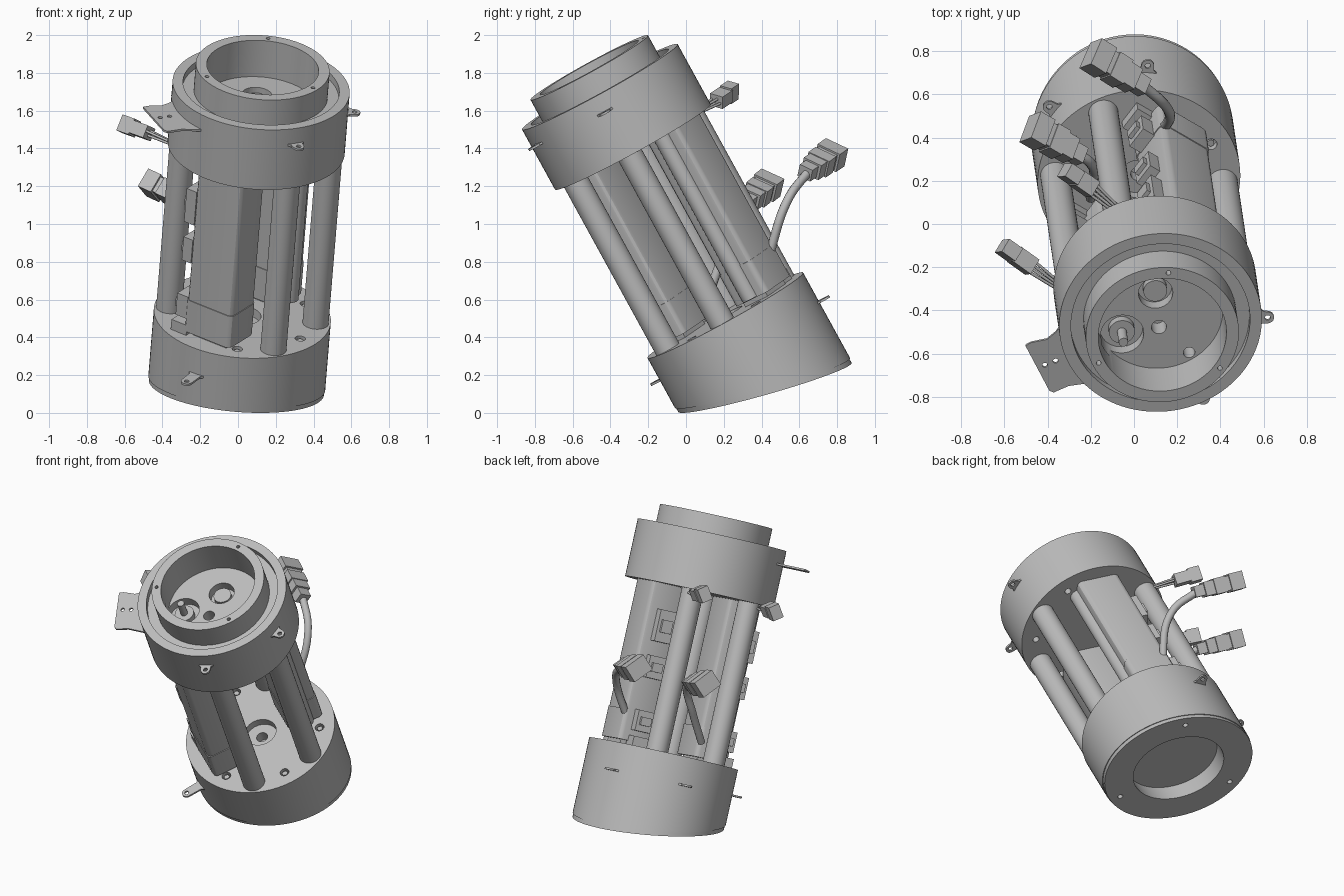
import bpy, bmesh
from math import cos, sin, pi, radians
from mathutils import Matrix, Vector

cube = bpy.data.objects.get("Cube")
if cube:
    bpy.data.objects.remove(cube)

grey = bpy.data.materials.new("light_grey")
grey.use_nodes = True
colour = (0.5, 0.5, 0.5, 1)
grey.diffuse_color = colour
grey.node_tree.nodes["Principled BSDF"].inputs["Base Color"].default_value = colour

# Tilted assembly frame: its z runs along the housing axis
axis = Vector((0.072, -0.48, 0.874)).normalized()
side = (Vector((1, 0, 0)) - axis * axis.x).normalized()
back = axis.cross(side)
FRAME = Matrix((side, back, axis)).transposed().to_4x4()
FRAME.translation = (0.023, 0.208, 0.517)
TOP, UNDER, R, FLOOR = 1.383, 1.02, 0.47, 1.28
tilted = []


def finish(name, bm, local=True):
    bmesh.ops.recalc_face_normals(bm, faces=bm.faces)
    mesh = bpy.data.meshes.new(name)
    bm.to_mesh(mesh)
    bm.free()
    mesh.materials.append(grey)
    ob = bpy.data.objects.new(name, mesh)
    bpy.context.collection.objects.link(ob)
    if local:
        tilted.append(ob)
    return ob


def lathe(name, profile, n=96):
    """Spin (radius, height) points that start and end on the axis."""
    bm = bmesh.new()
    rings = []
    for r, z in profile:
        if r == 0:
            rings.append([bm.verts.new((0, 0, z))] * n)
        else:
            rings.append([bm.verts.new((r * cos(2 * pi * i / n), r * sin(2 * pi * i / n), z))
                          for i in range(n)])
    for a, b in zip(rings, rings[1:]):
        for i in range(n):
            j = (i + 1) % n
            bm.faces.new(dict.fromkeys((a[i], a[j], b[j], b[i])))
    return finish(name, bm)


def cylinder(name, x, y, z0, z1, r, n=32, local=True):
    bm = bmesh.new()
    bmesh.ops.create_cone(bm, cap_ends=True, segments=n, radius1=r, radius2=r, depth=z1 - z0,
                          matrix=Matrix.Translation((x, y, (z0 + z1) / 2)))
    return finish(name, bm, local)


def drill(ob, x, y, z0, z1, r):
    cutter = cylinder("cutter", x, y, z0, z1, r, 24, False)
    cutter.hide_render = True
    mod = ob.modifiers.new("hole", "BOOLEAN")
    mod.operation, mod.solver, mod.object = "DIFFERENCE", "EXACT", cutter
    bpy.context.view_layer.objects.active = ob
    bpy.ops.object.modifier_apply(modifier=mod.name)
    bpy.data.objects.remove(cutter)


def box(name, size, matrix, bevel=0.0, local=True):
    """Box whose upright edges may be rounded."""
    bm = bmesh.new()
    bmesh.ops.create_cube(bm, size=1, matrix=Matrix.Diagonal((*size, 1)))
    if bevel:
        edges = [e for e in bm.edges if abs(e.verts[0].co.z - e.verts[1].co.z) > 1e-4]
        bmesh.ops.bevel(bm, geom=edges, offset=bevel, segments=3, profile=0.5, affect="EDGES")
    bm.transform(matrix)
    return finish(name, bm, local)


def plate(name, points, z, thick=0.012):
    bm = bmesh.new()
    face = bm.faces.new([bm.verts.new((x, y, z)) for x, y in points])
    up = bmesh.ops.extrude_face_region(bm, geom=[face])["geom"]
    bmesh.ops.translate(bm, vec=(0, 0, thick), verts=[g for g in up if isinstance(g, bmesh.types.BMVert)])
    return finish(name, bm)


def polar(r, degrees):
    return r * cos(radians(degrees)), r * sin(radians(degrees))


# Lower housing with a slanted foot and a recess underneath
def slant(x, y):
    return -0.015 * x - 0.23 * y


lower = lathe("lower_housing", [(0, 0), (R, 0), (R, -0.41), (0.465, -0.41), (0.465, -0.437),
                                (0.285, -0.437), (0.285, -0.32), (0, -0.32)])
for v in lower.data.vertices:
    if v.co.z < -0.2:
        v.co.z += slant(v.co.x, v.co.y)
drill(lower, 0, 0, -0.05, 0.1, 0.1)
drill(lower, 0, 0, -0.12, 0.1, 0.035)
for a in (55, 175, 295):
    x, y = polar(0.4, a)
    drill(lower, x, y, -0.7, -0.39 + slant(x, y), 0.016)

# Upper housing with a stepped rim, raised collar and deep well
upper = lathe("upper_housing", [(0, UNDER), (R, UNDER), (R, TOP), (0.415, TOP), (0.415, TOP - 0.04),
                                (0.355, TOP - 0.04), (0.355, 1.5), (0.297, 1.5), (0.297, FLOOR), (0, FLOOR)])
for x, y, r, depth in ((-0.17, -0.11, 0.1, 0.06), (-0.015, 0.1, 0.08, 0.06),
                       (0, -0.08, 0.035, 0.1), (0.14, -0.22, 0.027, 0.1)):
    drill(upper, x, y, FLOOR - depth, 1.35, r)
cylinder("well_bushing", -0.17, -0.11, 1.2, 1.26, 0.06)
cylinder("well_pin", -0.17, -0.11, 1.2, 1.36, 0.022)
cylinder("well_cap", -0.015, 0.1, 1.2, 1.26, 0.055)
for a in (85, 205, 325):
    drill(upper, *polar(0.326, a), 1.44, 1.6, 0.011)

# Screw holes facing the open bay
for a in (27, -35, -94, 145, 205):
    drill(lower, *polar(0.375, a), -0.04, 0.1, 0.028)
    drill(upper, *polar(0.375, a), 0.9, 1.06, 0.02)
    cylinder("bay_screw", *polar(0.375, a), -0.05, -0.01, 0.018, 6)

# Four spacer rods
for a in (-65, -5, 115, 175):
    cylinder("spacer_rod", *polar(0.39, a), -0.01, UNDER + 0.01, 0.069, 48)

# Two motor boxes, each with a seam and plug blocks on the cable side
TURN = Matrix.Rotation(radians(-35), 4, "Z")


def bay_box(name, x, y, z, sx, sy, sz, bevel=0.0):
    return box(name, (sx, sy, sz), TURN @ Matrix.Translation((x, y, z)), bevel)


for label, x, y, width, plug_y in (("front", 0.035, -0.275, 0.3, -0.325), ("back", -0.02, 0.275, 0.28, 0.265)):
    bay_box(label + "_motor_cover", x, y, 0.12, width, 0.23, 0.19, 0.03)
    bay_box(label + "_motor_body", x, y, 0.62, width - 0.008, 0.222, 0.82, 0.03)
    bay_box(label + "_motor_foot", x, y, 0.02, width - 0.08, 0.16, 0.06)
    edge = x - width / 2
    for z, height, depth in ((0.76, 0.2, 0.065), (0.5, 0.14, 0.06), (0.16, 0.13, 0.07)):
        bay_box(label + "_plug_block", edge - depth / 2 + 0.01, plug_y, z, depth, 0.11, height)
        bay_box(label + "_plug_rib", edge - depth / 2 - 0.01, plug_y, z, depth, 0.07, height * 0.4)
    bay_box(label + "_terminal", edge - 0.03, plug_y, 0.03, 0.1, 0.12, 0.06)
corner = TURN @ Vector((0.11, 0.275, 0))
cylinder("back_side_post", corner.x, corner.y, 0.03, UNDER, 0.048)


# Mounting tabs and the side wing
def tab(name, angle, z, reach=0.505):
    end = [(reach + 0.03 * cos(t * pi / 8), 0.03 * sin(t * pi / 8)) for t in range(-4, 5)]
    pts = [(0.44, -0.05), (0.468, -0.045), (0.482, -0.032)] + end + [(0.482, 0.032), (0.468, 0.045), (0.44, 0.05)]
    c, s = polar(1, angle)
    ob = plate(name, [(x * c - y * s, x * s + y * c) for x, y in pts], z)
    drill(ob, *polar(reach, angle), z - 0.05, z + 0.05, 0.013)


for a in (-66, -5):
    tab("upper_tab", a, 1.28)
for a in (84, 143):
    tab("lower_tab", a, -0.18)
tab("long_lower_tab", 240, -0.16, 0.57)
wing = plate("side_wing", [(-0.44, -0.02), (-0.48, -0.08), (-0.52, -0.115), (-0.595, -0.13), (-0.62, -0.145),
                           (-0.51, -0.385), (-0.49, -0.397), (-0.42, -0.365), (-0.3, -0.35)], 1.285)
for x, y in ((-0.53, -0.25), (-0.48, -0.23)):
    drill(wing, x, y, 1.2, 1.35, 0.012)

# Place the assembly along its tilted axis
for ob in tilted:
    ob.matrix_world = FRAME


# Cables and connectors
def cable(name, points, radius):
    curve = bpy.data.curves.new(name, "CURVE")
    curve.dimensions, curve.bevel_depth, curve.bevel_resolution = "3D", radius, 3
    curve.use_fill_caps = True
    spline = curve.splines.new("BEZIER")
    spline.bezier_points.add(len(points) - 1)
    for p, co in zip(spline.bezier_points, points):
        p.co = co
        p.handle_left_type = p.handle_right_type = "AUTO"
    curve.materials.append(grey)
    bpy.context.collection.objects.link(bpy.data.objects.new(name, curve))


def connector(name, start, end, steps, roll):
    """Row of blocks between two points; steps hold (from, to, width, height)."""
    start, end = Vector(start), Vector(end)
    way = end - start
    turn = way.to_track_quat("X", "Z").to_matrix().to_4x4() @ Matrix.Rotation(radians(roll), 4, "X")
    for a, b, wide, high in steps:
        place = Matrix.Translation(start + way * (a + b) / 2) @ turn
        box(name, (way.length * (b - a), wide, high), place, 0, False)


BIG = ((0, 0.25, 0.08, 0.07), (0.2, 0.42, 0.11, 0.09), (0.4, 0.64, 0.13, 0.1),
       (0.62, 0.74, 0.115, 0.09), (0.72, 1, 0.14, 0.11))
cable("back_cable", [(0.04, 0.4, 0.6), (0.15, 0.46, 0.9), (0.15, 0.54, 1.13), (0.03, 0.65, 1.28)], 0.024)
connector("back_connector", (0.05, 0.63, 1.27), (-0.2, 0.79, 1.38), BIG, 25)
cable("left_cable", [(-0.2, 0.12, 0.62), (-0.19, 0.2, 0.85), (-0.2, 0.28, 1.06), (-0.28, 0.34, 1.14)], 0.024)
connector("left_connector", (-0.24, 0.31, 1.11), (-0.48, 0.45, 1.22), BIG, 25)

SMALL = ((0, 0.6, 0.08, 0.07), (0.55, 1, 0.07, 0.09))
for label, root, start, end in (("back", (-0.06, 0.05, 1.59), (-0.19, 0.16, 1.65), (-0.32, 0.25, 1.71)),
                                ("left", (-0.33, -0.3, 1.42), (-0.47, -0.2, 1.48), (-0.61, -0.1, 1.53))):
    connector(label + "_small_plug", start, end, SMALL, 15)
    for i in range(4):
        shift = Vector((0.6, 0.8, 0)) * (i - 1.5) * 0.018 + Vector((0, 0, 0.012 * (-1) ** i))
        cable(label + "_wire", [Vector(root) + shift * 0.5, Vector(start) + shift], 0.007)

# Smooth round surfaces, keep edges crisp
bpy.ops.object.select_all(action="DESELECT")
for ob in bpy.context.scene.objects:
    if ob.type == "MESH" and not ob.hide_render:
        ob.select_set(True)
        bpy.context.view_layer.objects.active = ob
bpy.ops.object.shade_smooth_by_angle(angle=radians(30))
